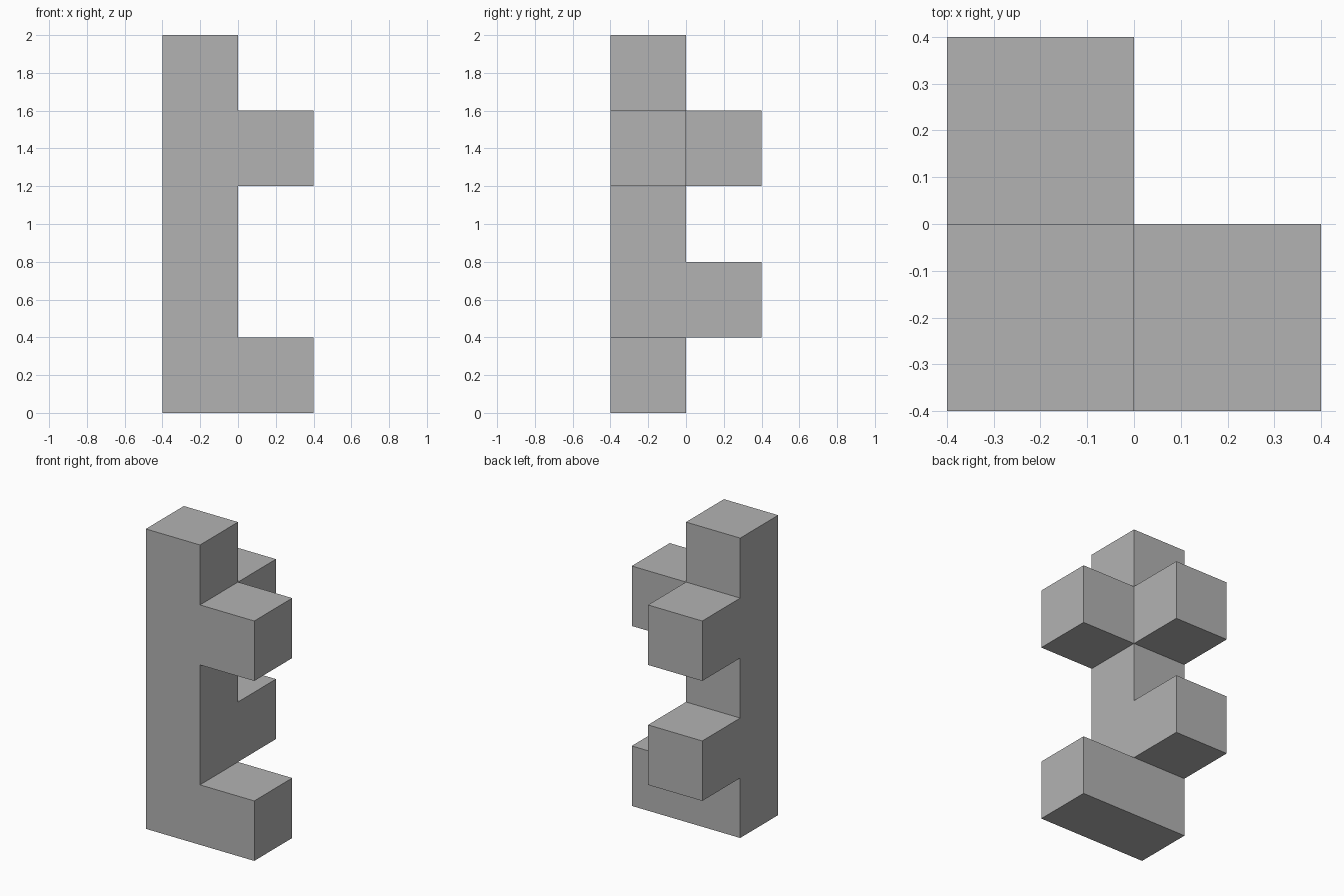
import bpy
import bmesh
from mathutils import Matrix, Vector

default = bpy.data.objects.get("Cube")
if default:
    bpy.data.objects.remove(default, do_unlink=True)

UNIT = 0.4   # edge of one cube unit
LEVELS = 5   # column height in units

grey = bpy.data.materials.new("plain grey")
grey.use_nodes = True
colour = (0.45, 0.45, 0.45, 1)
grey.diffuse_color = colour
grey.node_tree.nodes["Principled BSDF"].inputs["Base Color"].default_value = colour

bm = bmesh.new()
axis = Vector((-UNIT / 2, -UNIT / 2, 0))


def grow(level, direction):
    """Pull one unit cube out of the column face on the given level."""
    direction = Vector(direction)
    target = axis + Vector((0, 0, (level + 0.5) * UNIT)) + direction * UNIT / 2
    bm.normal_update()
    face = min(bm.faces, key=lambda f: (f.calc_center_median() - target).length)
    new = bmesh.ops.extrude_discrete_faces(bm, faces=[face])["faces"][0]
    bmesh.ops.translate(bm, verts=new.verts, vec=direction * UNIT)


# Column: a bottom cube grown upward level by level
bmesh.ops.create_cube(bm, size=UNIT,
                      matrix=Matrix.Translation(axis + Vector((0, 0, UNIT / 2))))
for level in range(LEVELS - 1):
    grow(level, (0, 0, 1))

# Side pegs
for level in (0, 3):
    grow(level, (1, 0, 0))
# Back pegs
for level in (1, 3):
    grow(level, (0, 1, 0))

# Merge the flat sides into clean single faces
bmesh.ops.dissolve_limit(bm, angle_limit=0.01, verts=bm.verts, edges=bm.edges)
bmesh.ops.recalc_face_normals(bm, faces=bm.faces)

mesh = bpy.data.meshes.new("puzzle_piece")
bm.to_mesh(mesh)
bm.free()
mesh.materials.append(grey)
piece = bpy.data.objects.new("puzzle_piece", mesh)
bpy.context.collection.objects.link(piece)
